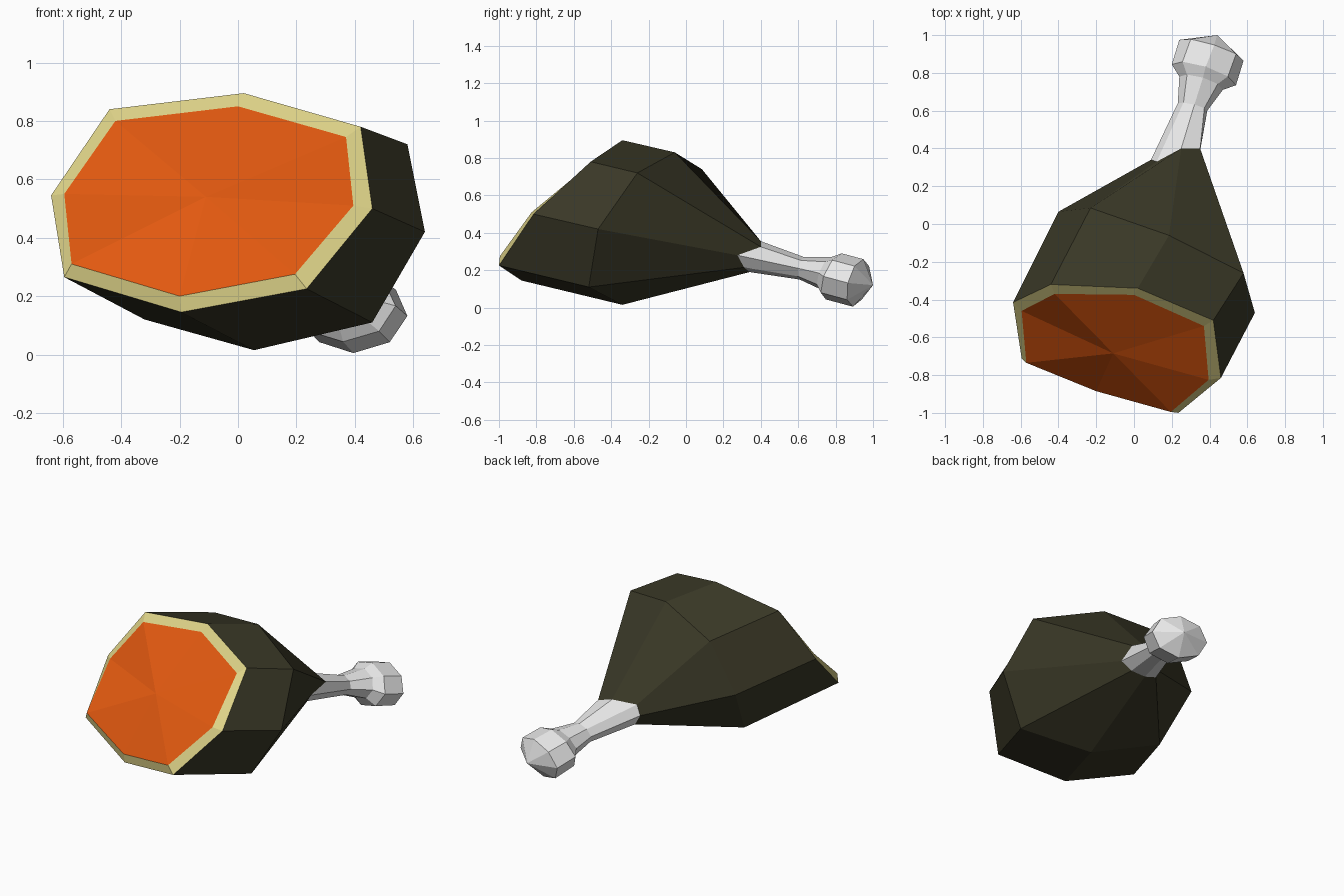
import bpy
import math
from mathutils import Vector

if "Cube" in bpy.data.objects:
    bpy.data.objects.remove(bpy.data.objects["Cube"])


def material(name, rgb):
    m = bpy.data.materials.new(name)
    m.diffuse_color = (*rgb, 1.0)
    m.use_nodes = True
    m.node_tree.nodes["Principled BSDF"].inputs["Base Color"].default_value = m.diffuse_color
    return m


skin = material("dark olive skin", (0.042, 0.040, 0.020))
fat = material("pale yellow fat", (0.74, 0.66, 0.25))
flesh = material("orange flesh", (0.76, 0.10, 0.005))
bone_white = material("bone white", (0.80, 0.80, 0.80))


def loft(name, rings, start_tip, end_tip, materials, band_slots):
    """Bridge eight-sided rings, closing both ends with a fan to a tip point."""
    n = 8
    verts = [p for ring in rings for p in ring] + [start_tip, end_tip]
    first, last = len(verts) - 2, len(verts) - 1
    base = n * (len(rings) - 1)
    faces, slots = [], []
    for i in range(n):
        j = (i + 1) % n
        faces.append((first, j, i))
        slots.append(band_slots[0])
        for r in range(len(rings) - 1):
            a, b = r * n, (r + 1) * n
            faces.append((a + i, a + j, b + j, b + i))
            slots.append(band_slots[r + 1])
        faces.append((last, base + i, base + j))
        slots.append(band_slots[-1])
    mesh = bpy.data.meshes.new(name)
    mesh.from_pydata(verts, [], faces)
    for m in materials:
        mesh.materials.append(m)
    for poly, slot in zip(mesh.polygons, slots):
        poly.material_index = slot
    mesh.update()
    obj = bpy.data.objects.new(name, mesh)
    bpy.context.collection.objects.link(obj)
    return obj


def oval(center, right, up):
    """Eight points, clockwise from the front, starting at upper left."""
    c, r, u = Vector(center), Vector(right), Vector(up)
    return [c + r * math.cos(math.radians(135 - 45 * i))
            + u * math.sin(math.radians(135 - 45 * i)) for i in range(8)]


# Cross-sections of the meat, clockwise from upper left
cut_inner = [(-.42, -.37, .80), (0, -.375, .85), (.37, -.54, .745), (.395, -.825, .51),
             (.195, -.995, .275), (-.20, -.885, .20), (-.57, -.735, .31), (-.595, -.46, .55)]
cut_outer = [(-.44, -.32, .84), (.02, -.34, .895), (.42, -.51, .78), (.46, -.815, .50),
             (.235, -1.0, .225), (-.195, -.88, .145), (-.595, -.71, .265), (-.64, -.415, .545)]
belly = [(-.23, .085, .74), (.185, -.06, .83), (.58, -.26, .72), (.64, -.47, .42),
         (.46, -.52, .11), (.055, -.34, .015), (-.32, -.14, .12), (-.40, .065, .43)]
neck = [(.12, .33, .33), (.25, .40, .355), (.35, .40, .325), (.33, .275, .28),
        (.28, .31, .215), (.20, .34, .19), (.12, .35, .21), (.09, .34, .27)]

# Meat: orange cut face, yellow fat rim, dark skin
loft("meat", [cut_inner, cut_outer, belly, neck], (-.11, -.685, .54), (.21, .34, .27),
     [flesh, fat, skin], [0, 1, 2, 2, 2])

# Bone: shaft from the neck flaring into a knob
shaft = [neck,
         oval((.31, .62, .21), (.078, -.02, 0), (.01, .012, .06)),
         oval((.355, .745, .185), (.115, -.035, 0), (.01, .03, .085)),
         oval((.37, .79, .167), (.17, -.055, 0), (.01, .043, .123)),
         oval((.41, .92, .132), (.17, -.055, 0), (.015, .028, .127))]
loft("bone", shaft, (.20, .32, .27), (.44, 1.0, .12), [bone_white], [0] * 6)
